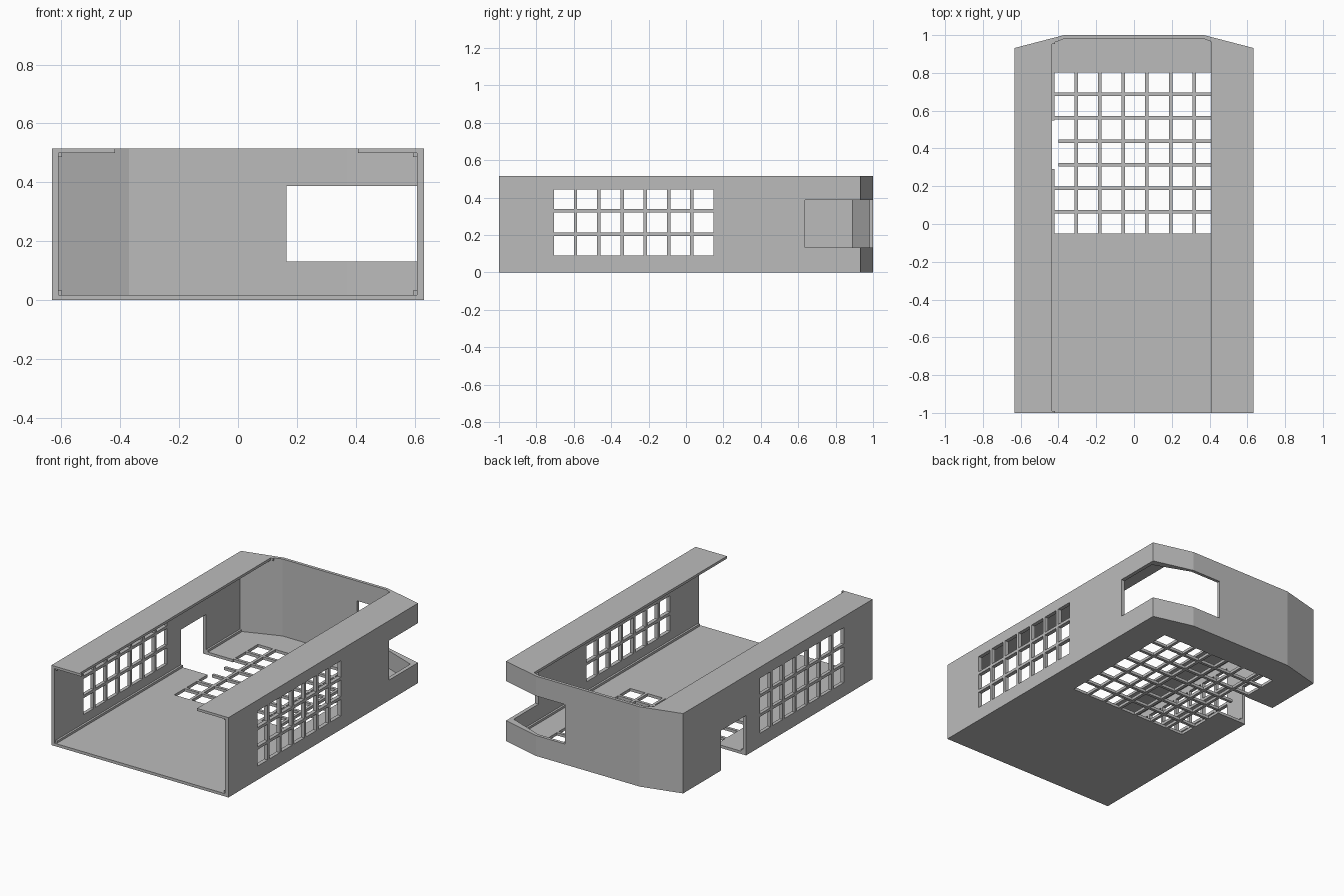
import bpy, bmesh

if "Cube" in bpy.data.objects:
    bpy.data.objects.remove(bpy.data.objects["Cube"])

grey = bpy.data.materials.new("plain_grey")
grey.diffuse_color = (0.5, 0.5, 0.5, 1)
grey.use_nodes = True
grey.node_tree.nodes["Principled BSDF"].inputs["Base Color"].default_value = grey.diffuse_color


def make_object(name, bm):
    bmesh.ops.recalc_face_normals(bm, faces=bm.faces)
    mesh = bpy.data.meshes.new(name)
    bm.to_mesh(mesh)
    bm.free()
    mesh.materials.append(grey)
    obj = bpy.data.objects.new(name, mesh)
    bpy.context.collection.objects.link(obj)
    return obj


def add_prism(bm, outline, z0, z1):
    low = [bm.verts.new((x, y, z0)) for x, y in outline]
    high = [bm.verts.new((x, y, z1)) for x, y in outline]
    bm.faces.new(low[::-1])
    bm.faces.new(high)
    n = len(outline)
    for i in range(n):
        j = (i + 1) % n
        bm.faces.new((low[i], low[j], high[j], high[i]))


def prism(name, outline, z0, z1):
    bm = bmesh.new()
    add_prism(bm, outline, z0, z1)
    return make_object(name, bm)


def boxes(name, items):
    bm = bmesh.new()
    for x0, x1, y0, y1, z0, z1 in items:
        add_prism(bm, [(x0, y0), (x1, y0), (x1, y1), (x0, y1)], z0, z1)
    return make_object(name, bm)


# Solid body with a chamfered back
H = 0.515
case = prism("case_shell", [(-0.632, -1), (0.632, -1), (0.632, 0.932), (0.37, 1),
                            (-0.37, 1), (-0.632, 0.932)], 0, H)

PITCH, CELL = 0.1245, 0.106
cutters = [
    # Inner cavity, open to the front
    prism("cavity_cutter", [(-0.61, -1.1), (0.607, -1.1), (0.607, 0.89), (0.37, 0.98),
                            (-0.37, 0.98), (-0.61, 0.89)], 0.018, 0.499),
    # Top opening between the two lips, with small end tabs on the left lip
    prism("top_cutter", [(-0.418, -1.1), (0.408, -1.1), (0.408, 0.966), (0.37, 0.98),
                         (-0.37, 0.98), (-0.418, 0.962), (-0.418, 0.952),
                         (-0.434, 0.952), (-0.434, -0.99), (-0.418, -0.99)], 0.45, 0.6),
    # Vent grid through both side walls
    boxes("side_vent_cutter", [(-0.8, 0.8, y, y + CELL, z, z + CELL)
                               for y in [-0.706 + i * PITCH for i in range(7)]
                               for z in [0.089 + k * PITCH for k in range(3)]]),
    # Vent grid in the floor
    boxes("floor_vent_cutter", [(x, x + CELL, y, y + CELL, -0.1, 0.06)
                                for x in [-0.42 + i * PITCH for i in range(7)]
                                for y in [-0.05 + k * PITCH for k in range(7)]]),
    # Corner port at the back right
    boxes("port_cutter", [(0.164, 0.8, 0.635, 1.1, 0.132, 0.387)]),
    # Notch in the left wall and floor
    boxes("notch_cutter", [(-0.8, -0.4, 0.29, 0.547, -0.1, 0.258)]),
]
for cutter in cutters:
    mod = case.modifiers.new(cutter.name, "BOOLEAN")
    mod.operation = "DIFFERENCE"
    mod.solver = "EXACT"
    mod.object = cutter

# Bake the cuts and drop the cutters
bpy.context.view_layer.update()
depsgraph = bpy.context.evaluated_depsgraph_get()
baked = bpy.data.meshes.new_from_object(case.evaluated_get(depsgraph))
case.modifiers.clear()
case.data = baked
for cutter in cutters:
    bpy.data.objects.remove(cutter)

# Thin ribs along the inner corners, interrupted by the notch
boxes("left_floor_rib", [(-0.615, -0.597, -0.99, 0.29, 0.015, 0.032),
                         (-0.615, -0.597, 0.547, 0.89, 0.015, 0.032)])
boxes("right_floor_rib", [(0.594, 0.612, -0.99, 0.89, 0.015, 0.032)])
boxes("left_top_rib", [(-0.615, -0.597, -0.99, 0.89, 0.486, 0.502)])
boxes("right_top_rib", [(0.594, 0.612, -0.99, 0.89, 0.486, 0.502)])
